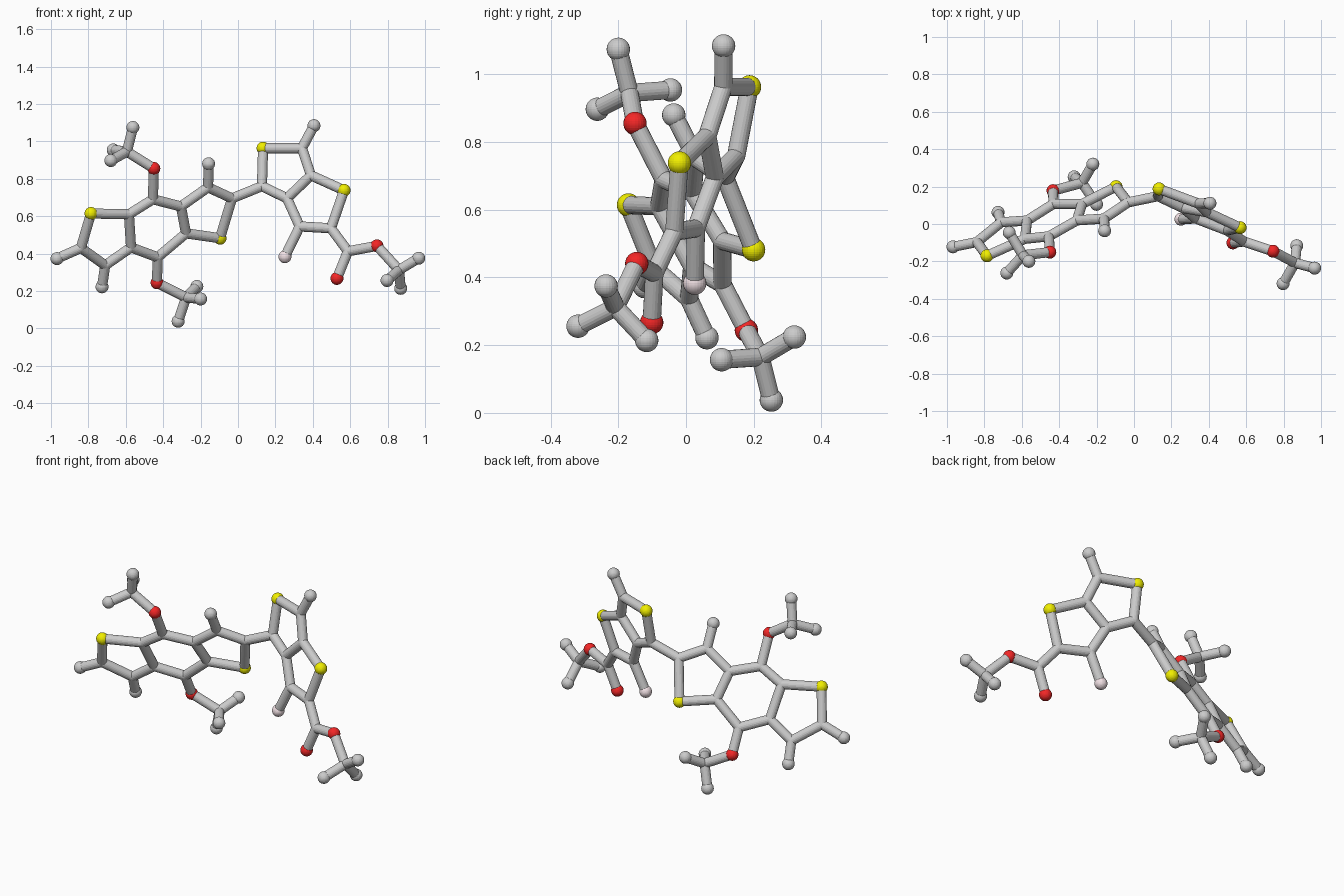
import bpy, bmesh
from mathutils import Vector

if "Cube" in bpy.data.objects:
    bpy.data.objects.remove(bpy.data.objects["Cube"])

BOND_R, BALL_R = 0.027, 0.0345


def material(name, color):
    m = bpy.data.materials.new(name)
    m.diffuse_color = color
    m.use_nodes = True
    m.node_tree.nodes["Principled BSDF"].inputs["Base Color"].default_value = m.diffuse_color
    return m


YELLOW = material("yellow", (0.88, 0.86, 0.0, 1))
RED = material("red", (0.9, 0.02, 0.02, 1))
PINK = material("pink", (0.88, 0.75, 0.78, 1))


def finish(name, bm, mat=None):
    me = bpy.data.meshes.new(name)
    bm.to_mesh(me)
    bm.free()
    ob = bpy.data.objects.new(name, me)
    bpy.context.collection.objects.link(ob)
    if mat:
        me.materials.append(mat)


def add_ball(bm, p, r):
    res = bmesh.ops.create_uvsphere(bm, u_segments=24, v_segments=16, radius=r)
    bmesh.ops.translate(bm, verts=res["verts"], vec=p)


def ball(name, p, mat=None):
    bm = bmesh.new()
    add_ball(bm, p, BALL_R)
    finish(name, bm, mat)


def sticks(name, atoms, chains):
    """Cylinders along every chain of atom names, with small balls rounding the joints."""
    bm = bmesh.new()
    used = set()
    for chain in chains:
        for a, b in zip(chain, chain[1:]):
            used |= {a, b}
            d = atoms[b] - atoms[a]
            res = bmesh.ops.create_cone(bm, cap_ends=True, segments=20,
                                        radius1=BOND_R, radius2=BOND_R, depth=d.length)
            bmesh.ops.rotate(bm, verts=res["verts"],
                             matrix=Vector((0, 0, 1)).rotation_difference(d).to_matrix())
            bmesh.ops.translate(bm, verts=res["verts"], vec=(atoms[a] + atoms[b]) / 2)
    for a in used:
        add_ball(bm, atoms[a], BOND_R)
    finish(name, bm)


def on_plane(points, a, b, c):
    """Flat ring systems: y follows from x and z."""
    return {k: Vector((x, a + b * x + c * z, z)) for k, (x, z) in points.items()}


# Left three-ring system
left = on_plane({
    "S": (-.786, .614), "a": (-.84, .43), "b": (-.71, .337), "c": (-.572, .433),
    "d": (-.583, .61), "e": (-.455, .69), "f": (-.305, .652), "g": (-.278, .508),
    "h": (-.43, .38), "i": (-.16, .754), "j": (-.032, .695), "T": (-.096, .482),
    "O": (-.45, .855), "P": (-.433, .244),
    "X": (-.968, .373), "Y": (-.727, .222), "Z": (-.157, .88),
}, .495, .435, -.526)
sticks("left_ring_bonds", left,
       ["Sabcd", "dS", "defghc", "fijTg", "eO", "hP", "aX", "bY", "iZ"])

# Right two-ring system with the acid group
right = on_plane({
    "a": (.128, .76), "S": (.134, .963), "b": (.342, .963), "c": (.39, .818),
    "T": (.567, .738), "d": (.497, .535), "e": (.33, .545), "f": (.262, .695),
    "F": (.251, .383), "g": (.588, .412), "O": (.529, .267), "P": (.743, .441),
    "X": (.406, 1.084),
}, .041, -.372, .204)
sticks("right_ring_bonds", right, ["aSbcfa", "cTdef", "eF", "dgO", "gP", "bX"])
sticks("linking_bond", {"l": left["j"], "r": right["a"]}, ["lr"])

# Coloured and terminal balls
for side, atoms in (("left", left), ("right", right)):
    for kind, keys, mat in (("sulfur", "ST", YELLOW), ("oxygen", "OP", RED),
                            ("fluorine", "F", PINK), ("end", "XYZ", None)):
        for k in keys:
            if k in atoms:
                ball(f"{side}_{kind}_ball_{k.lower()}", atoms[k], mat)

# Three-pronged end groups: root oxygen, hub, three tips
groups = {
    "upper_branch": (left["O"], (-.594, -.167, .945),
                     [(-.562, -.2, 1.074), (-.68, -.262, .897), (-.667, -.046, .954)]),
    "lower_branch": (left["P"], (-.278, .22, .165),
                     [(-.32, .252, .038), (-.22, .32, .224), (-.2, .105, .157)]),
    "ester_branch": (right["P"], (.861, -.208, .312),
                     [(.966, -.236, .375), (.797, -.319, .256), (.87, -.116, .214)]),
}
for name, (root, hub, tips) in groups.items():
    atoms = {"r": root, "h": Vector(hub)}
    for i, t in enumerate(tips):
        atoms[str(i)] = Vector(t)
        ball(f"{name}_tip_{i + 1}", t)
    sticks(name + "_bonds", atoms, ["rh", "h0", "h1", "h2"])
